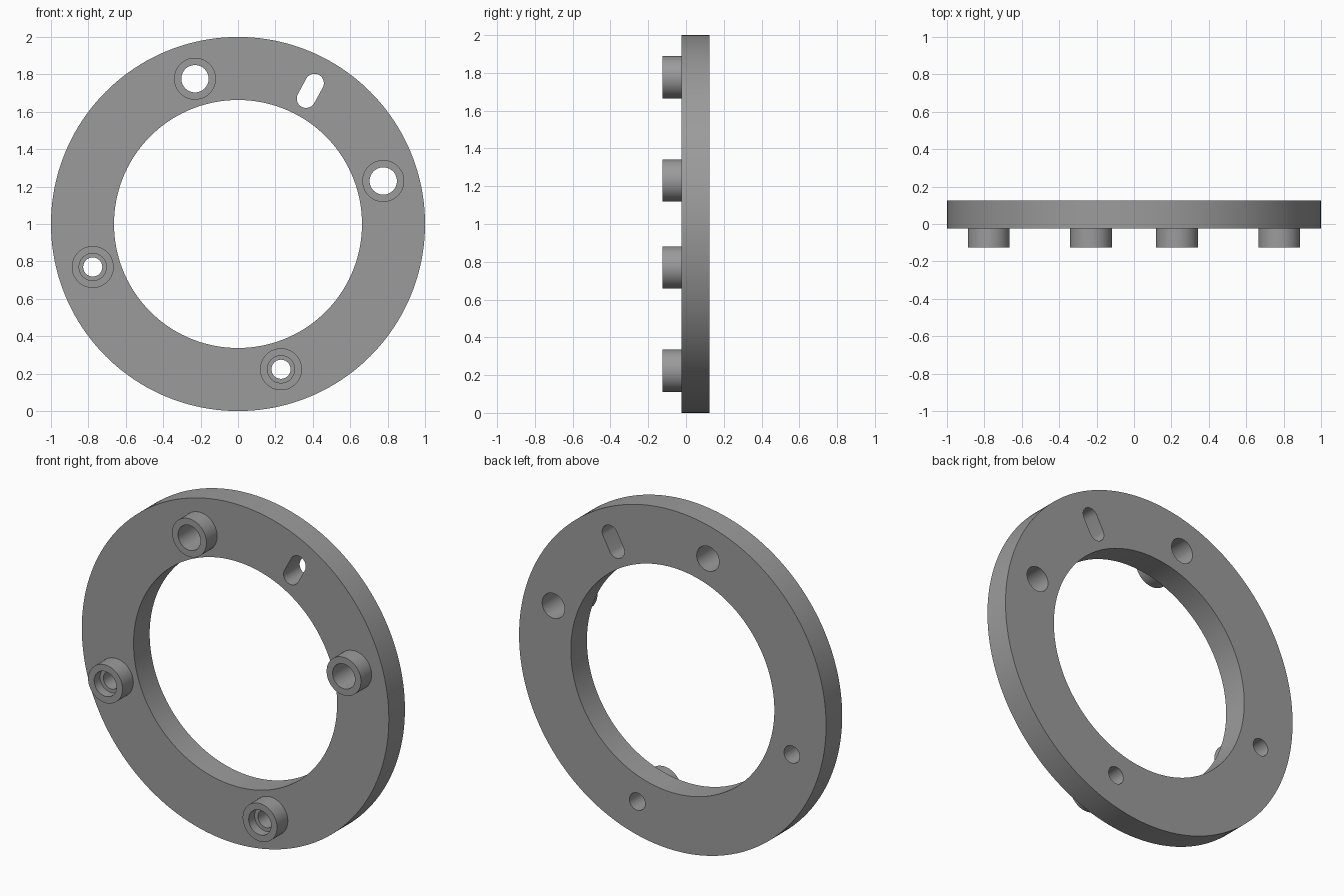
import bpy, math
from mathutils import Matrix

if "Cube" in bpy.data.objects:
    bpy.data.objects.remove(bpy.data.objects["Cube"])

RING_FRONT, BACK, BOSS_FRONT = -0.025, 0.125, -0.125
PITCH, FIRST = 0.81, 16.5          # bolt circle radius, first hole angle

grey = bpy.data.materials.new("grey metal")
grey.diffuse_color = (0.33, 0.33, 0.33, 1)
grey.use_nodes = True
grey.node_tree.nodes["Principled BSDF"].inputs["Base Color"].default_value = grey.diffuse_color


def polar(radius, degrees):
    """Point on the ring's face, measured from its centre."""
    a = math.radians(degrees)
    return radius * math.cos(a), 1 + radius * math.sin(a)


def prism(name, outline, y0, y1):
    """Extrude an x-z outline along y."""
    n = len(outline)
    verts = [(x, y, z) for y in (y0, y1) for x, z in outline]
    faces = [list(range(n)), list(range(2 * n - 1, n - 1, -1))]
    faces += [[i, i + n, (i + 1) % n + n, (i + 1) % n] for i in range(n)]
    mesh = bpy.data.meshes.new(name)
    mesh.from_pydata(verts, [], faces)
    mesh.materials.append(grey)
    obj = bpy.data.objects.new(name, mesh)
    bpy.context.collection.objects.link(obj)
    return obj


def disc(name, centre, r, y0, y1, n=64):
    cx, cz = centre
    return prism(name, [(cx + r * math.cos(math.tau * i / n),
                         cz + r * math.sin(math.tau * i / n)) for i in range(n)], y0, y1)


def boolean(target, tool, operation):
    mod = target.modifiers.new(operation.lower(), 'BOOLEAN')
    mod.operation, mod.object, mod.solver = operation, tool, 'EXACT'
    bpy.context.view_layer.objects.active = target
    bpy.ops.object.modifier_apply(modifier=mod.name)
    bpy.data.objects.remove(tool)


# Flat ring
ring = disc("mounting_ring", (0, 1), 1.0, RING_FRONT, BACK, 160)
boolean(ring, disc("bore", (0, 1), 0.663, -0.3, 0.3, 160), 'DIFFERENCE')

# Four bosses: two with wide through holes, two counterbored with narrow holes
for k in range(4):
    centre = polar(PITCH, FIRST + 90 * k)
    boolean(ring, disc("boss", centre, 0.112, BOSS_FRONT, 0.05), 'UNION')
    if k < 2:
        boolean(ring, disc("wide_hole", centre, 0.073, -0.3, 0.3), 'DIFFERENCE')
    else:
        boolean(ring, disc("counterbore", centre, 0.073, -0.3, -0.07), 'DIFFERENCE')
        boolean(ring, disc("narrow_hole", centre, 0.051, -0.3, 0.3), 'DIFFERENCE')

# Radial slot with rounded ends, midway between the two wide holes
angle, half, r = FIRST + 45, 0.047, 0.05
slot = []
for end, start in ((half, -90), (-half, 90)):
    cx, cz = polar(PITCH + end, angle)
    for i in range(17):
        a = math.radians(angle + start + 180 * i / 16)
        slot.append((cx + r * math.cos(a), cz + r * math.sin(a)))
boolean(ring, prism("slot", slot, -0.3, 0.3), 'DIFFERENCE')

# Smooth round walls, crisp edges
bpy.ops.object.select_all(action='DESELECT')
ring.select_set(True)
bpy.context.view_layer.objects.active = ring
bpy.ops.object.shade_smooth_by_angle(angle=math.radians(30))
